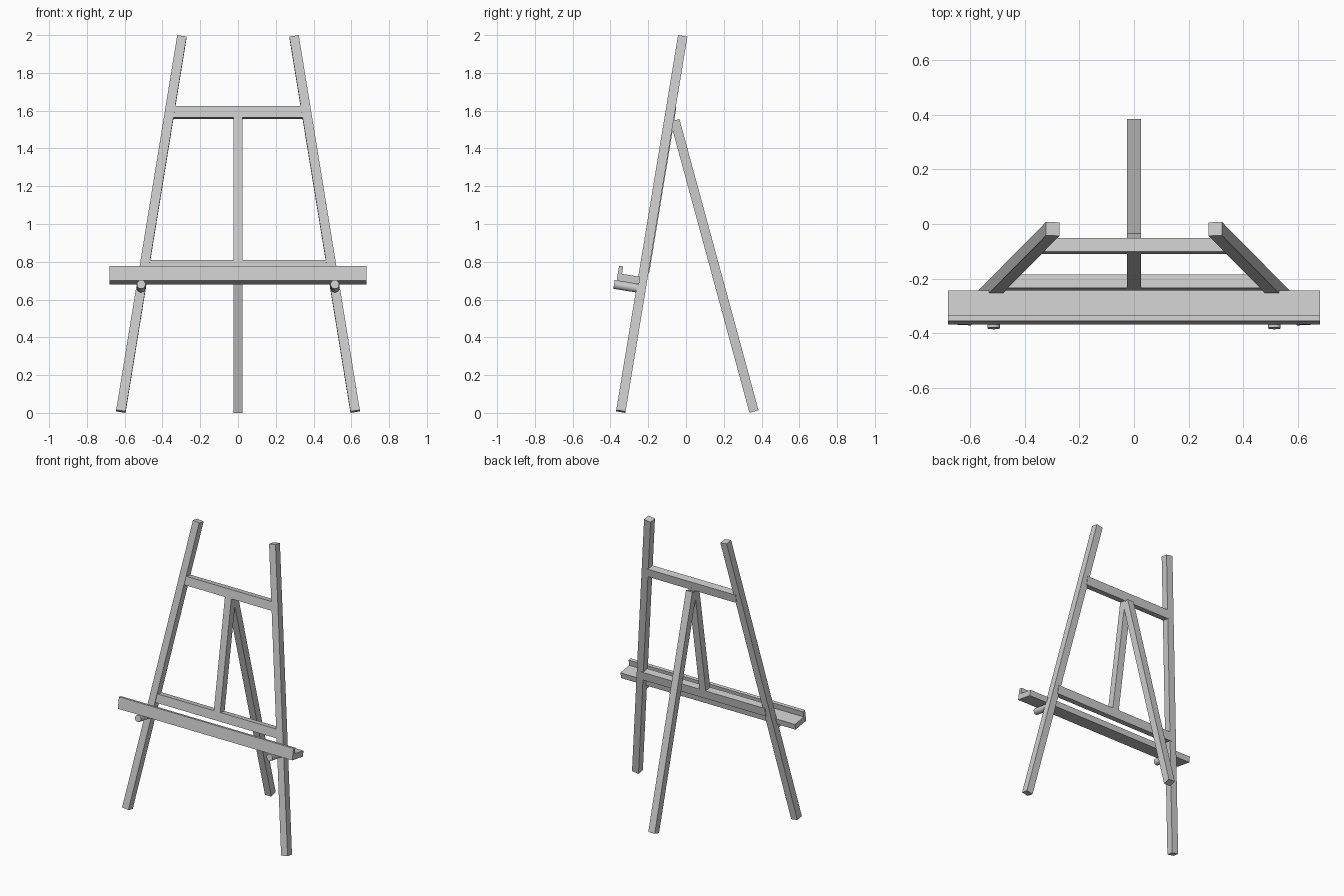
import bpy, bmesh, math
from mathutils import Vector, Matrix

if "Cube" in bpy.data.objects:
    bpy.data.objects.remove(bpy.data.objects["Cube"])

TILT = math.radians(9.3)                                  # backward lean of the front frame
UP = Vector((0, math.sin(TILT), math.cos(TILT)))          # along the leaning frame
BACK = Vector((0, math.cos(TILT), -math.sin(TILT)))       # through the leaning frame


def finish(name, bm):
    bmesh.ops.recalc_face_normals(bm, faces=bm.faces)
    me = bpy.data.meshes.new(name)
    bm.to_mesh(me)
    bm.free()
    ob = bpy.data.objects.new(name, me)
    bpy.context.collection.objects.link(ob)
    return ob


def frame(z, x_hint=Vector((1, 0, 0))):
    z = z.normalized()
    x = (x_hint - z * x_hint.dot(z)).normalized()
    return Matrix((x, z.cross(x), z)).transposed().to_4x4()


def beam(name, a, b, width, depth, hint=Vector((1, 0, 0))):
    """Square-cut timber from a to b; width runs along hint."""
    a, b = Vector(a), Vector(b)
    bm = bmesh.new()
    m = Matrix.Translation((a + b) / 2) @ frame(b - a, hint) @ Matrix.Diagonal((width, depth, (b - a).length, 1))
    bmesh.ops.create_cube(bm, size=1, matrix=m)
    return finish(name, bm)


def peg(name, a, b, r):
    a, b = Vector(a), Vector(b)
    bm = bmesh.new()
    bmesh.ops.create_cone(bm, cap_ends=True, segments=24, radius1=r, radius2=r, depth=(b - a).length,
                          matrix=Matrix.Translation((a + b) / 2) @ frame(b - a))
    ob = finish(name, bm)
    for p in ob.data.polygons:
        p.use_smooth = len(p.vertices) == 4
    return ob


# Splayed front legs and the pegs that carry the tray
for side, s in (("left", -1), ("right", 1)):
    beam("front_leg_" + side, (s * 0.62, -0.345, 0.008), (s * 0.297, -0.018, 1.992), 0.05, 0.05)
    tip = Vector((s * 0.513, -0.381, 0.68))
    peg("tray_peg_" + side, tip, tip + BACK * 0.145, 0.023)

# Crossbars leaning with the frame
for name, half, y, z in (("upper_crossbar", 0.35, -0.081, 1.59), ("lower_crossbar", 0.485, -0.214, 0.777)):
    beam(name, (-half, y, z), (half, y, z), 0.06, 0.05, UP)

# Centre strut between the crossbars
beam("centre_strut", (0, -0.214, 0.777), (0, -0.083, 1.575), 0.05, 0.05)

# Rear prop leg
beam("rear_leg", (0, 0.36, 0.007), (0, -0.059, 1.549), 0.05, 0.05)

# Tray with front lip: L profile extruded along x
profile = [(0, 0), (0.12, 0), (0.12, 0.04), (0.022, 0.04), (0.022, 0.08), (0, 0.08)]
bm = bmesh.new()
corner = Vector((-0.68, -0.367, 0.70))
face = bm.faces.new([bm.verts.new(corner + BACK * u + UP * v) for u, v in profile])
ext = bmesh.ops.extrude_face_region(bm, geom=[face], use_keep_orig=True)
bmesh.ops.translate(bm, vec=(1.36, 0, 0), verts=[g for g in ext["geom"] if isinstance(g, bmesh.types.BMVert)])
finish("tray", bm)
